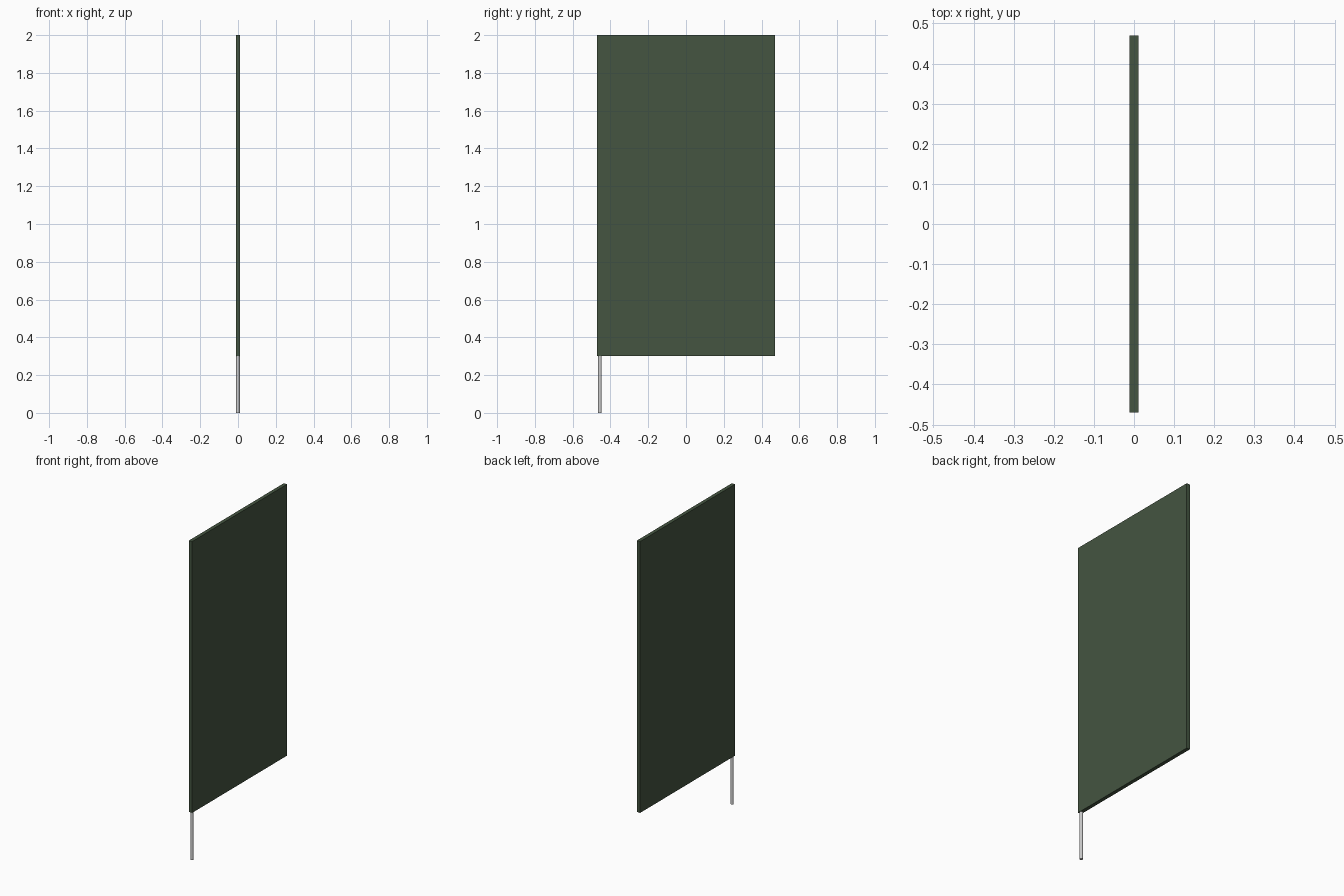
import bpy

if "Cube" in bpy.data.objects:
    bpy.data.objects.remove(bpy.data.objects["Cube"])


def paint(obj, name, rgb):
    mat = bpy.data.materials.new(name)
    mat.diffuse_color = (*rgb, 1.0)
    mat.use_nodes = True
    mat.node_tree.nodes["Principled BSDF"].inputs["Base Color"].default_value = mat.diffuse_color
    obj.data.materials.append(mat)


# Upright banner panel
bpy.ops.mesh.primitive_cube_add(size=1, location=(0, 0, 1.15))
panel = bpy.context.object
panel.name = "banner_panel"
panel.scale = (0.023, 0.94, 1.70)
bpy.ops.object.transform_apply(location=False, rotation=False, scale=True)
paint(panel, "dark_green", (0.058, 0.09, 0.052))

# Slim pole running up inside the panel's edge
bpy.ops.mesh.primitive_cylinder_add(vertices=24, radius=0.0095, depth=1.98,
                                    location=(0, -0.456, 0.99))
pole = bpy.context.object
pole.name = "pole"
bpy.ops.object.shade_smooth_by_angle()
